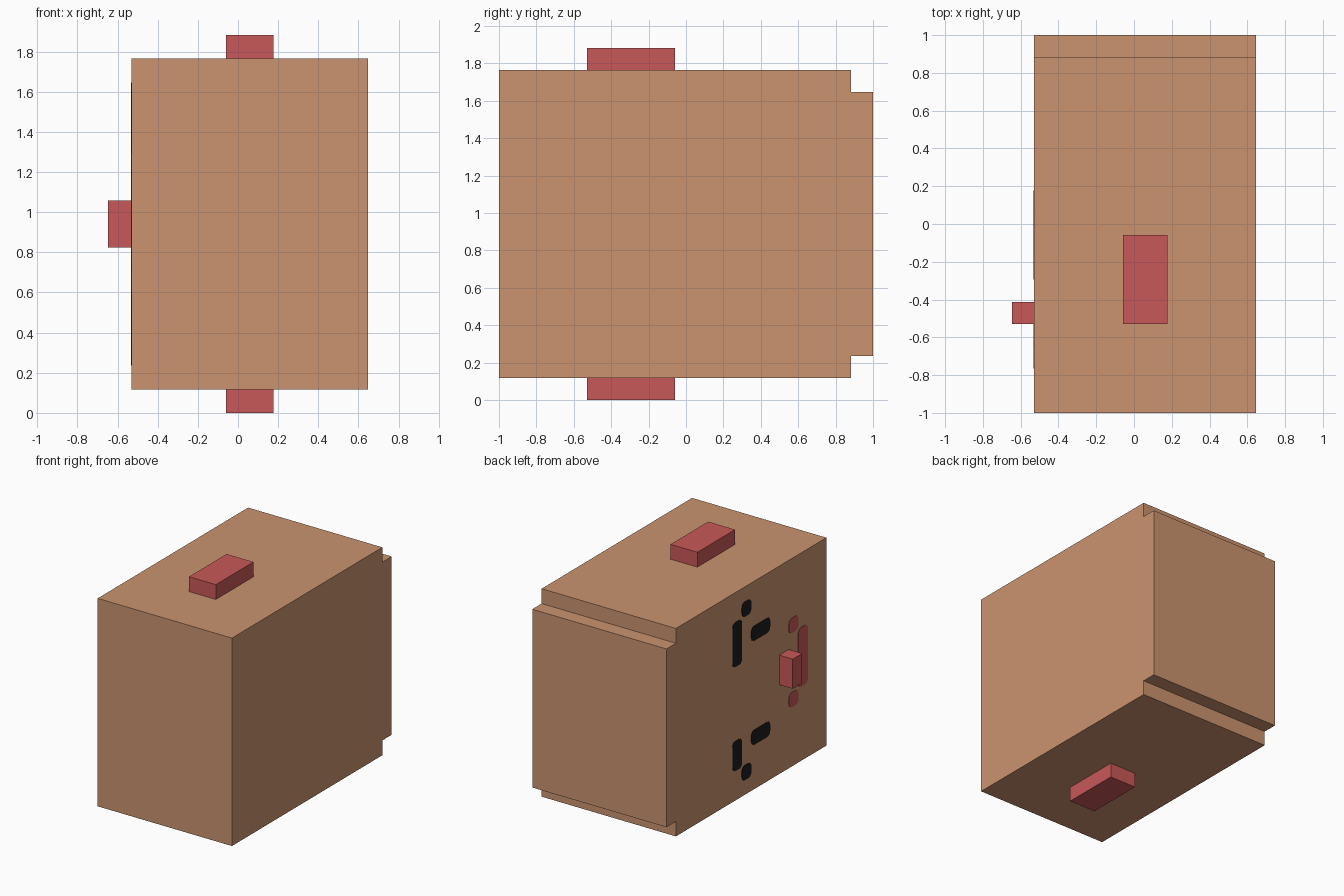
import bpy, bmesh, math
from mathutils import Vector

if "Cube" in bpy.data.objects:
    bpy.data.objects.remove(bpy.data.objects["Cube"])

U = 2 / 17                      # one grid cell of the blocky model
OX, OY = -5.5 * U, -1.0         # grid origin


def material(name, rgb):
    def lin(c):
        c /= 255
        return c / 12.92 if c <= 0.04045 else ((c + 0.055) / 1.055) ** 2.4
    m = bpy.data.materials.new(name)
    m.diffuse_color = (*[lin(c) for c in rgb], 1)
    m.use_nodes = True
    m.node_tree.nodes["Principled BSDF"].inputs["Base Color"].default_value = m.diffuse_color
    return m


TAN = material("tan", (203, 148, 112))
RED = material("red", (201, 88, 88))
BLACK = material("black", (28, 28, 28))


def prism(name, outline, x0, x1, mat):
    """Extrude a (y, z) outline along x; everything in grid cells."""
    bm = bmesh.new()
    face = bm.faces.new([bm.verts.new((OX + x0 * U, OY + y * U, z * U)) for y, z in outline])
    ext = bmesh.ops.extrude_face_region(bm, geom=[face])
    moved = [v for v in ext["geom"] if isinstance(v, bmesh.types.BMVert)]
    bmesh.ops.translate(bm, verts=moved, vec=Vector(((x1 - x0) * U, 0, 0)))
    bmesh.ops.recalc_face_normals(bm, faces=bm.faces)
    mesh = bpy.data.meshes.new(name)
    bm.to_mesh(mesh)
    bm.free()
    mesh.materials.append(mat)
    obj = bpy.data.objects.new(name, mesh)
    bpy.context.collection.objects.link(obj)
    return obj


def box(name, x, y, z, mat):
    return prism(name, [(y[0], z[0]), (y[1], z[0]), (y[1], z[1]), (y[0], z[1])], *x, mat)


def marking(name, y, z, mat, r=0.3):
    """Thin rounded plate on the left (-x) face."""
    pts = []
    corners = [(y[1] - r, z[1] - r), (y[0] + r, z[1] - r), (y[0] + r, z[0] + r), (y[1] - r, z[0] + r)]
    for i, (cy, cz) in enumerate(corners):
        for k in range(4):
            a = math.pi / 2 * (i + k / 3)
            pts.append((cy + r * math.cos(a), cz + r * math.sin(a)))
    return prism(name, pts, 0.97, 1.0, mat)


# head block with a narrower step at the back
prism("head", [(0, 1), (16, 1), (16, 2), (17, 2), (17, 14), (16, 14), (16, 15), (0, 15)], 1, 11, TAN)

# ears above and below, nose on the left face
box("upper_ear", (5, 7), (4, 8), (15, 16), RED)
box("lower_ear", (5, 7), (4, 8), (0, 1), RED)
box("nose", (0, 1), (4, 5), (7, 9), RED)

# painted eyes and mouth
for name, y, z, mat in [
    ("upper_eye_corner", (8, 9), (13, 14), BLACK),
    ("upper_eye_bar", (9, 10), (10, 13), BLACK),
    ("upper_eye_lash", (6, 8), (11, 12), BLACK),
    ("lower_eye_corner", (8, 9), (2, 3), BLACK),
    ("lower_eye_bar", (9, 10), (3, 5), BLACK),
    ("lower_eye_lash", (6, 8), (4, 5), BLACK),
    ("mouth_upper_end", (3, 4), (10, 11), RED),
    ("mouth_bar", (2, 3), (6, 10), RED),
    ("mouth_lower_end", (3, 4), (5, 6), RED),
]:
    marking(name, y, z, mat)
